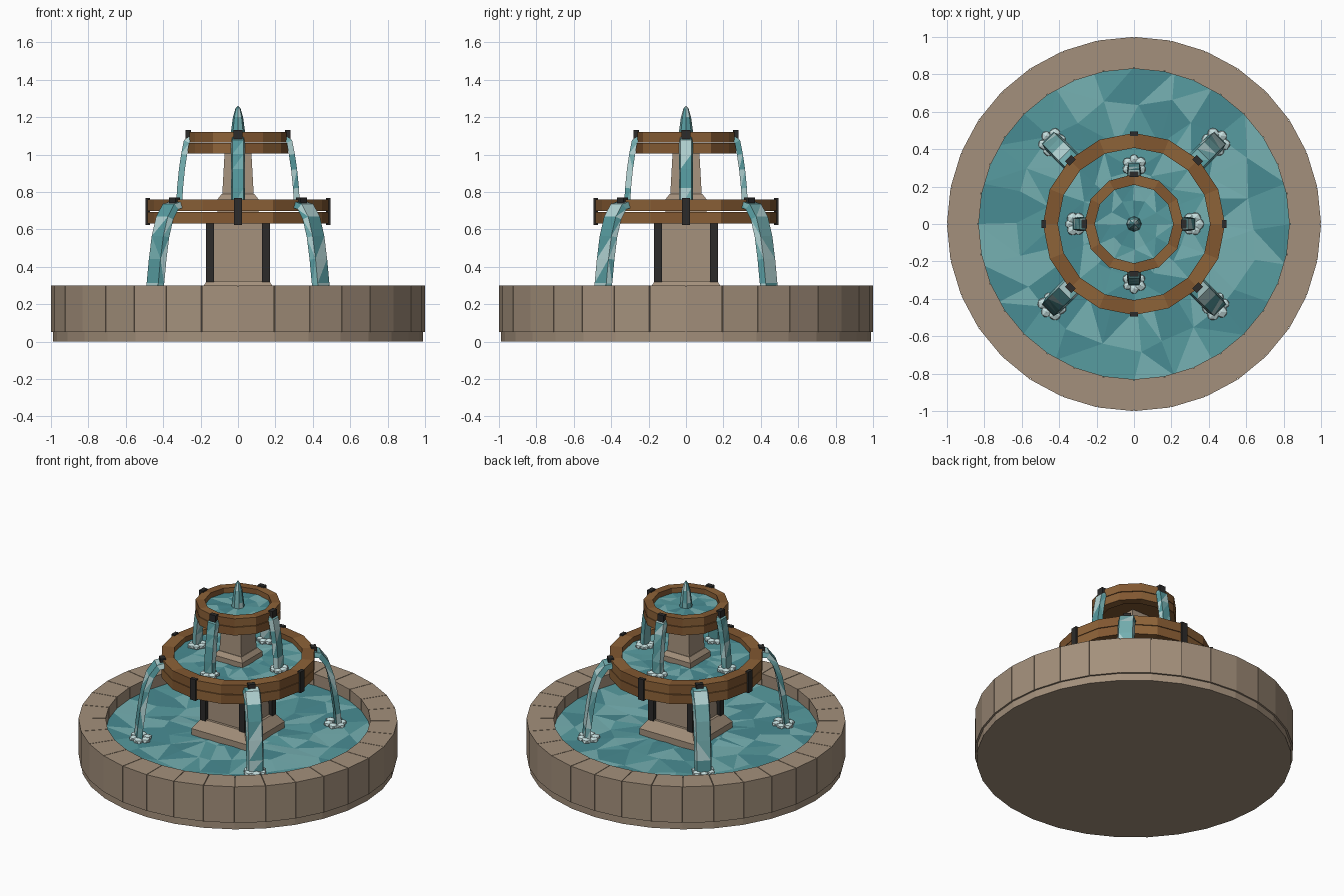
import bpy, bmesh, math, random
from mathutils import Matrix, Vector

if "Cube" in bpy.data.objects:
    bpy.data.objects.remove(bpy.data.objects["Cube"])

random.seed(4)
R2 = math.sqrt(2)


def mat(name, r, g, b):
    m = bpy.data.materials.new(name)
    m.diffuse_color = (r, g, b, 1)
    m.use_nodes = True
    m.node_tree.nodes["Principled BSDF"].inputs["Base Color"].default_value = m.diffuse_color
    return m


STONE = [mat("stone", .37, .28, .20)]
WOOD = [mat("wood", .27, .125, .04), mat("wood_dark", .22, .095, .03)]
IRON = [mat("iron", .025, .024, .023)]
WATER = [mat("water", .095, .33, .35), mat("water_light", .18, .44, .45),
         mat("water_dark", .065, .26, .29)]
FALL = [WATER[0], WATER[1], mat("water_pale", .45, .66, .66)]
FOAM = [mat("foam", .55, .72, .72)]


def finish(bm, name, mats, shuffle=False):
    bmesh.ops.recalc_face_normals(bm, faces=bm.faces)
    if shuffle:
        for f in bm.faces:
            f.material_index = random.randrange(len(mats))
    me = bpy.data.meshes.new(name)
    bm.to_mesh(me)
    bm.free()
    for m in mats:
        me.materials.append(m)
    ob = bpy.data.objects.new(name, me)
    bpy.context.collection.objects.link(ob)
    return ob


def lathe(bm, profile, n, rot=0.0, ring=False, cap=True):
    """Revolve (radius, z) points; ring=True closes the profile, cap closes the ends."""
    rows = []
    for r, z in profile:
        if r == 0:
            rows.append([bm.verts.new((0, 0, z))] * n)
        else:
            rows.append([bm.verts.new((r * math.cos(rot + k * math.tau / n),
                                       r * math.sin(rot + k * math.tau / n), z)) for k in range(n)])
    pairs = list(zip(rows, rows[1:])) + ([(rows[-1], rows[0])] if ring else [])
    for a, b in pairs:
        for k in range(n):
            j = (k + 1) % n
            bm.faces.new(list(dict.fromkeys((a[k], a[j], b[j], b[k]))))
    if cap and not ring:
        for row in (rows[0], rows[-1]):
            if row[0] is not row[1]:
                bm.faces.new(row)


def box(bm, x0, x1, y0, y1, z0, z1, angle=0.0):
    m = (Matrix.Rotation(angle, 4, 'Z')
         @ Matrix.Translation(((x0 + x1) / 2, (y0 + y1) / 2, (z0 + z1) / 2))
         @ Matrix.Diagonal((x1 - x0, y1 - y0, z1 - z0, 1)))
    bmesh.ops.create_cube(bm, size=1, matrix=m)


def solid(name, profile, n, mats, rot=0.0, ring=False):
    bm = bmesh.new()
    lathe(bm, profile, n, rot, ring)
    return finish(bm, name, mats)


def square(name, profile, mats):
    return solid(name, [(h * R2, z) for h, z in profile], 4, mats, math.pi / 4)


def water_disc(name, z, radii, n):
    """Faceted pool surface with irregular triangles."""
    bm = bmesh.new()
    lathe(bm, [(r, z) for r in radii] + [(0, z)], n, cap=False)
    for v in bm.verts:
        d = v.co.xy.length
        if 0.01 < d < radii[0] - .01:
            v.co += Vector((random.uniform(-.06, .06) * d, random.uniform(-.06, .06) * d,
                            random.uniform(-.004, .004)))
    bmesh.ops.triangulate(bm, faces=bm.faces)
    return finish(bm, name, WATER, True)


def falls(name, path, half_w, thick, angles):
    """Curved water sheets following a (radius, z) path."""
    bm = bmesh.new()
    for a in angles:
        m = Matrix.Rotation(a, 3, 'Z')
        rows = []
        for i, (r, z) in enumerate(path):
            p, q = path[max(i - 1, 0)], path[min(i + 1, len(path) - 1)]
            t = Vector((q[0] - p[0], q[1] - p[1])).normalized()
            nx, nz = -t.y * thick / 2, t.x * thick / 2
            rows.append([bm.verts.new(m @ Vector((r + s * nx, w * half_w, z + s * nz)))
                         for s, w in ((1, -.8), (1, .8), (-1, 1), (-1, -1))])
        for u, v in zip(rows, rows[1:]):
            for k in range(4):
                j = (k + 1) % 4
                bm.faces.new((u[k], u[j], v[j], v[k]))
        bm.faces.new(rows[0])
        bm.faces.new(rows[-1])
    bmesh.ops.triangulate(bm, faces=bm.faces)
    return finish(bm, name, FALL, True)


def foam(name, r, z, spread, size, angles):
    """Rings of flattened splash lumps."""
    bm = bmesh.new()
    for a in angles:
        for k in range(6):
            b = k * math.tau / 6
            c = Matrix.Rotation(a, 4, 'Z') @ Vector((r + spread * math.cos(b), spread * 1.1 * math.sin(b), z))
            bmesh.ops.create_icosphere(bm, subdivisions=1, radius=size * random.uniform(.85, 1.15),
                                       matrix=Matrix.Translation(c) @ Matrix.Rotation(b, 4, 'Z')
                                       @ Matrix.Diagonal((1, 1.1, .7, 1)))
    return finish(bm, name, FOAM)


def bowl(name, outer, inner, z0, z1, n):
    """Two stacked rings of planks with a narrow groove, and a floor."""
    mid = (z0 + z1) / 2
    for part, a, b in (("lower", z0, mid - .002), ("upper", mid + .002, z1)):
        bm = bmesh.new()
        lathe(bm, [(inner, a), (outer, a), (outer, b), (inner, b)], n, 0, True)
        ob = finish(bm, f"{name}_{part}_planks", WOOD)
        for i, p in enumerate(ob.data.polygons):
            p.material_index = i % n % 2
    solid(name + "_floor", [(inner + .01, z0 + .02), (inner + .01, z0 + .035)], n, WOOD[1:])


# basin: base, core and a ring of stone blocks with thin joints
solid("basin_base", [(.988, 0), (.988, .06)], 32, STONE)
solid("basin_core", [(.836, .051), (.992, .051), (.992, .295), (.836, .295)], 32, STONE, 0, True)
bm = bmesh.new()
for k in range(32):
    ends = []
    for a, s in ((k, 1), (k + 1, -1)):
        t = a * math.tau / 32
        side = Vector((-math.sin(t), math.cos(t), 0)) * .0018 * s
        ends.append([bm.verts.new(Vector((r * math.cos(t), r * math.sin(t), z)) + side)
                     for r, z in ((.83, .05), (1, .05), (1, .3), (.83, .3))])
    for i in range(4):
        j = (i + 1) % 4
        bm.faces.new((ends[0][i], ends[0][j], ends[1][j], ends[1][i]))
    bm.faces.new(ends[0])
    bm.faces.new(ends[1])
finish(bm, "basin_blocks", STONE)
water_disc("basin_water", .22, (.84, .66, .45, .25), 24)

# lower pedestal with iron corner posts
square("lower_plinth", [(.21, .06), (.21, .262), (.165, .325)], STONE)
square("lower_column", [(.148, .30), (.14, .66)], STONE)
bm = bmesh.new()
for sx in (-1, 1):
    for sy in (-1, 1):
        x, y = sx * .149, sy * .149
        box(bm, x - .021, x + .021, y - .021, y + .021, .315, .655)
finish(bm, "corner_posts", IRON)

# bowls and upper pedestal
bowl("lower_bowl", .487, .407, .63, .76, 16)
water_disc("lower_bowl_water", .725, (.415, .28, .16), 16)
square("upper_plinth", [(.11, .66), (.11, .76), (.088, .788)], STONE)
square("upper_column", [(.085, .77), (.07, 1.04)], STONE)
bowl("upper_bowl", .267, .21, 1.005, 1.12, 12)
water_disc("upper_bowl_water", 1.085, (.215, .13), 12)

# iron clips: tall straps, and short ones above the spouts
quarter = [k * math.pi / 2 for k in range(4)]
diag = [a + math.pi / 4 for a in quarter]
bm = bmesh.new()
for a in quarter:
    box(bm, .47, .494, -.022, .022, .622, .768, a)
    box(bm, .25, .28, -.024, .024, 1.065, 1.13, a)
for a in diag:
    box(bm, .464, .498, -.024, .024, .72, .77, a)
finish(bm, "iron_clips", IRON)

# falling water, foam and the top jet
falls("lower_falls", [(.45, .735), (.515, .722), (.56, .66), (.592, .56), (.613, .44), (.63, .31), (.637, .21)],
      .055, .034, diag)
falls("upper_falls", [(.245, 1.085), (.275, 1.07), (.288, 1.0), (.30, .92), (.31, .82), (.315, .715)],
      .037, .032, quarter)
foam("lower_foam", .62, .225, .044, .03, diag)
foam("upper_foam", .312, .735, .035, .027, quarter)
bm = bmesh.new()
lathe(bm, [(.042, 1.07), (.038, 1.12), (.027, 1.2), (.014, 1.245), (0, 1.262)], 8)
finish(bm, "top_jet", FALL, True)
